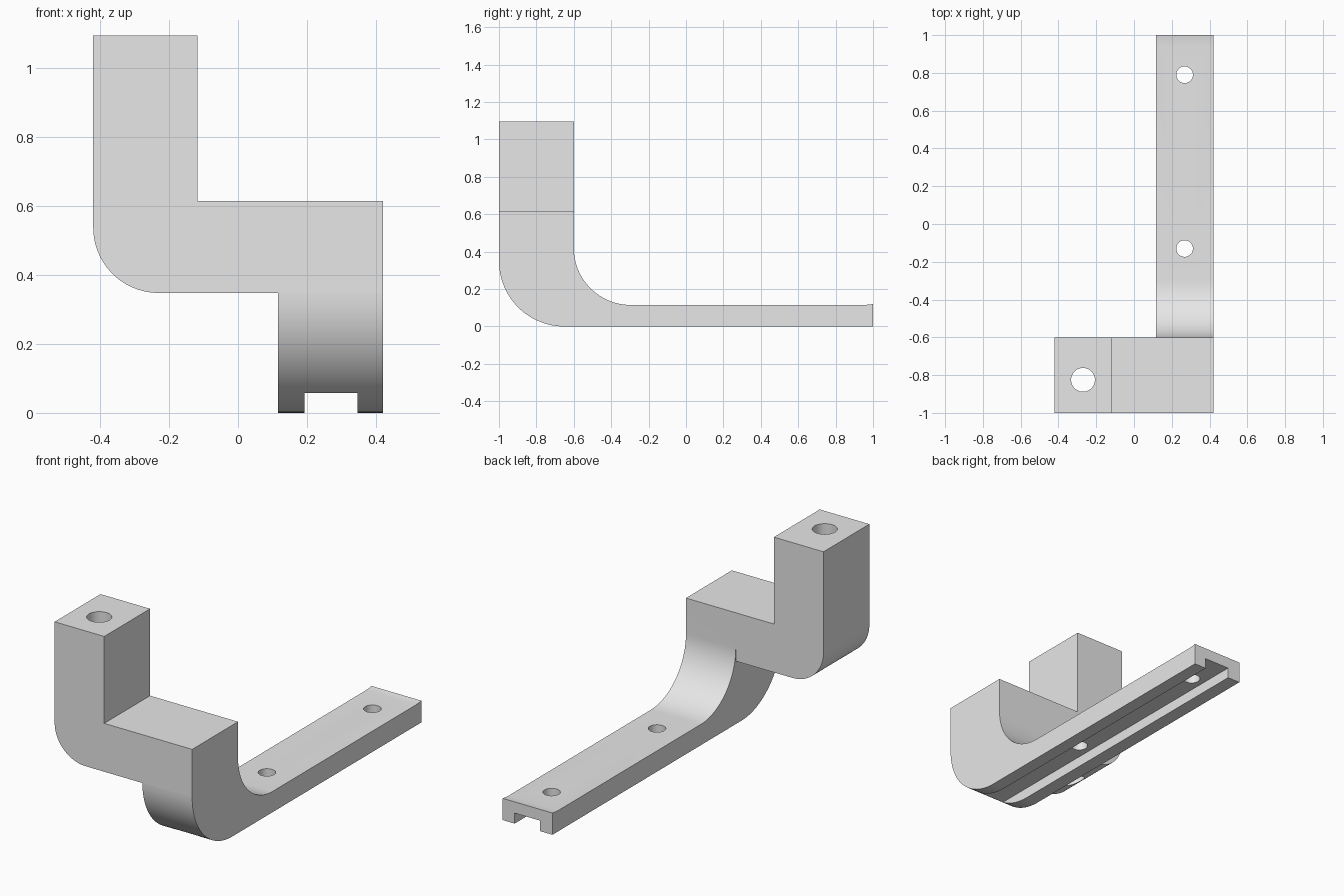
import bpy, bmesh
from math import cos, sin, radians
from mathutils import Vector

cube = bpy.data.objects.get("Cube")
if cube:
    bpy.data.objects.remove(cube, do_unlink=True)

grey = bpy.data.materials.new("plain_grey")
grey.use_nodes = True
grey.diffuse_color = (0.8, 0.8, 0.8, 1)
grey.node_tree.nodes["Principled BSDF"].inputs["Base Color"].default_value = (0.8, 0.8, 0.8, 1)


def arc(cx, cy, r, start, end, steps=24):
    angles = [radians(start + (end - start) * i / steps) for i in range(steps + 1)]
    return [(cx + r * cos(a), cy + r * sin(a)) for a in angles]


def prism(name, points, direction):
    """Extrude a closed 3D outline along a direction."""
    bm = bmesh.new()
    face = bm.faces.new([bm.verts.new(p) for p in points])
    moved = bmesh.ops.extrude_face_region(bm, geom=[face])["geom"]
    verts = [v for v in moved if isinstance(v, bmesh.types.BMVert)]
    bmesh.ops.translate(bm, verts=verts, vec=Vector(direction))
    bmesh.ops.recalc_face_normals(bm, faces=bm.faces)
    mesh = bpy.data.meshes.new(name)
    bm.to_mesh(mesh)
    bm.free()
    mesh.materials.append(grey)
    obj = bpy.data.objects.new(name, mesh)
    bpy.context.collection.objects.link(obj)
    return obj


def combine(target, tool, operation):
    """Apply a boolean and discard the tool object."""
    mod = target.modifiers.new(operation.lower(), "BOOLEAN")
    mod.object, mod.operation, mod.solver = tool, operation, "EXACT"
    bpy.context.view_layer.objects.active = target
    bpy.ops.object.modifier_apply(modifier=mod.name)
    bpy.data.objects.remove(tool, do_unlink=True)


LEFT, RIGHT, ARM_IN, POST_IN = 0.42, -0.42, 0.116, -0.117
SHELF, UNDER, TOP = 0.615, 0.348, 1.095

# Stepped block: upright post, shelf and rounded lower corner
block_outline = [(RIGHT, TOP)] + arc(-0.23, UNDER + 0.19, 0.19, 180, 270) + [
    (LEFT, UNDER), (LEFT, SHELF), (POST_IN, SHELF), (POST_IN, TOP)]
bracket = prism("bracket", [(x, -1, z) for x, z in block_outline], (0, 0.4, 0))

# Long arm sweeping down from the block, with a slight lip at the far end
arm_outline = [(-1, SHELF)] + arc(-0.65, 0.35, 0.35, 180, 270) + [
    (1, 0), (1, 0.12), (0.98, 0.117), (0.95, 0.115)]
arm_outline += arc(-0.295, 0.42, 0.305, 270, 180) + [(-0.6, SHELF)]
arm = prism("arm", [(ARM_IN, y, z) for y, z in arm_outline], (LEFT - ARM_IN, 0, 0))
combine(bracket, arm, "UNION")

# Channel along the underside of the arm
channel = [(0.193, -1.1, -0.1), (0.347, -1.1, -0.1), (0.347, -1.1, 0.058), (0.193, -1.1, 0.058)]
combine(bracket, prism("channel_cutter", channel, (0, 2.2, 0)), "DIFFERENCE")

# Post hole and the two arm holes
for x, y, r in [(-0.27, -0.825, 0.063), (0.268, 0.79, 0.044), (0.268, -0.13, 0.044)]:
    ring = [(px, py, -0.2) for px, py in arc(x, y, r, 0, 360, 40)[:-1]]
    combine(bracket, prism("hole_cutter", ring, (0, 0, 1.6)), "DIFFERENCE")

bpy.ops.object.select_all(action="DESELECT")
bracket.select_set(True)
bpy.context.view_layer.objects.active = bracket
bpy.ops.object.shade_smooth_by_angle(angle=radians(25))
